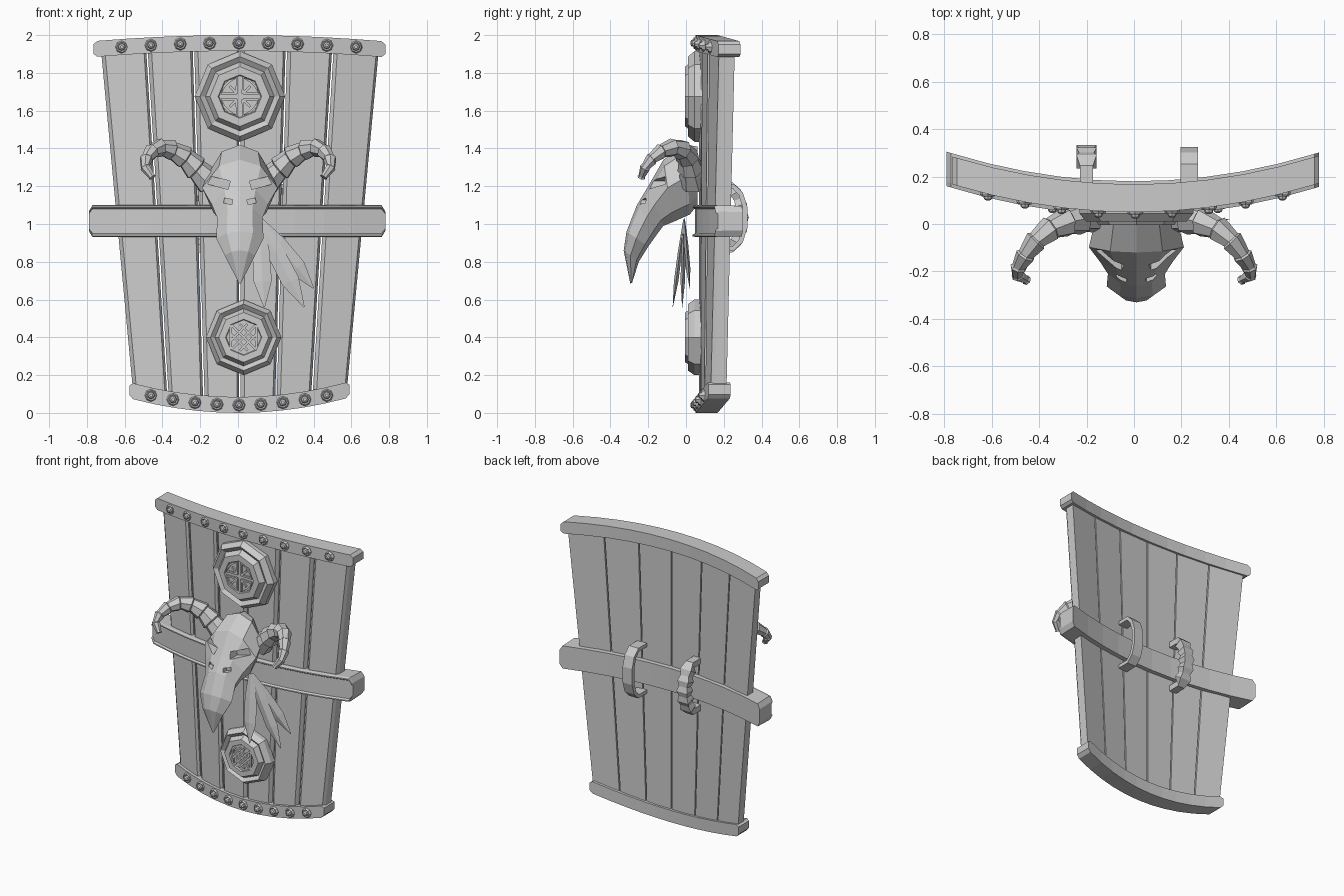
import bpy, bmesh, math
from mathutils import Vector, Matrix

cube = bpy.data.objects.get("Cube")
if cube:
    bpy.data.objects.remove(cube, do_unlink=True)

GREY = (0.6, 0.6, 0.6, 1)
mat = bpy.data.materials.new("plain_grey")
mat.use_nodes = True
mat.diffuse_color = GREY
for node in mat.node_tree.nodes:
    if node.type == 'BSDF_PRINCIPLED':
        node.inputs["Base Color"].default_value = GREY

CX = 0.01  # centre line of the shield


def bow(x):
    """Depth of the shield's middle surface at x."""
    return 0.11 + 0.2 * x * x


def loft(name, rings, mirror=False):
    """Skin a list of equal rings and cap both ends."""
    bm = bmesh.new()
    loops = [[bm.verts.new((-p[0] if mirror else p[0], p[1], p[2])) for p in r] for r in rings]
    n = len(loops[0])
    for a, b in zip(loops, loops[1:]):
        for i in range(n):
            bm.faces.new((a[i], a[(i + 1) % n], b[(i + 1) % n], b[i]))
    bm.faces.new(loops[0])
    bm.faces.new(loops[-1])
    bmesh.ops.recalc_face_normals(bm, faces=bm.faces)
    mesh = bpy.data.meshes.new(name)
    bm.to_mesh(mesh)
    bm.free()
    mesh.materials.append(mat)
    obj = bpy.data.objects.new(name, mesh)
    bpy.context.collection.objects.link(obj)
    return obj


def tube(name, pts, radii, ref, sides=4, flat=1.0, turn=0.0, ribs=False, mirror=False):
    """Sweep a polygon along a path; ref is the fixed side direction."""
    pts, ref, rings = [Vector(p) for p in pts], Vector(ref).normalized(), []
    for i, p in enumerate(pts):
        t = (pts[min(i + 1, len(pts) - 1)] - pts[max(i - 1, 0)]).normalized()
        u = t.cross(ref).normalized()
        steps = [(-0.004, 0.9), (0.004, 1.08)] if ribs else [(0, 1)]
        for shift, k in steps:
            ring = []
            for j in range(sides):
                a = turn + math.tau * j / sides
                ring.append(p + t * shift + radii[i] * k * (u * math.cos(a) + ref * flat * math.sin(a)))
            rings.append(ring)
    return loft(name, rings, mirror)


def turned(name, x, y, z, r, profile, sides=8):
    """Polygonal boss facing the front; profile is (radius factor, depth)."""
    rings = []
    for k, d in profile:
        rings.append([(x + r * k * math.sin(math.tau * i / sides), y + d,
                       z + r * k * math.cos(math.tau * i / sides)) for i in range(sides)])
    return loft(name, rings)


def top_z(x):
    return 1.958 - 0.055 * x * x


def bottom_z(x):
    return 0.042 + 0.235 * x * x


# Six tapering planks with chamfered long edges
for k in range(6):
    s0, s1 = (k - 3) / 3, (k - 2) / 3
    rings = []
    for half, zfun in ((0.57, bottom_z), (0.74, top_z)):
        a, b = s0 * half + 0.004, s1 * half - 0.004
        section = [(a, 0.04), (a, -0.022), (a + 0.02, -0.04), (b - 0.012, -0.04), (b, -0.022), (b, 0.04)]
        rings.append([(CX + x, bow(x) + d, zfun(x)) for x, d in section])
    loft(f"plank_{k + 1}", rings)


def sweep_band(name, x0, x1, zfun, section, steps=10, end=0.02):
    """Sweep a (depth, height) section along the bowed shield, with tapered ends."""
    xs = [x0] + [x0 + end + (x1 - x0 - 2 * end) * i / steps for i in range(steps + 1)] + [x1]
    rings = []
    for i, x in enumerate(xs):
        k = 0.6 if i in (0, len(xs) - 1) else 1
        rings.append([(x, bow(x) + d, zfun(x) + h * k) for d, h in section])
    loft(name, rings)


# Rim bands and the belt with a raised border
rim = [(0.057, -0.042), (0.057, 0.042), (-0.06, 0.042), (-0.06, -0.042)]
sweep_band("top_rim", -0.765, 0.78, top_z, rim)
sweep_band("bottom_rim", -0.575, 0.59, bottom_z, rim)
belt = [(0.07, -0.08), (0.07, 0.08), (-0.055, 0.085), (-0.075, 0.08), (-0.075, 0.072), (-0.062, 0.064)]
belt += [(d, -h) for d, h in reversed(belt[2:])]
sweep_band("belt", -0.79, 0.78, lambda x: 1.015, belt)

# Rivets along both rims
for label, half, zfun in (("top", 0.62, top_z), ("bottom", 0.465, bottom_z)):
    for i in range(9):
        x = half * (i - 4) / 4
        turned(f"{label}_rivet_{i + 1}", x + 0.005, bow(x) - 0.055, zfun(x), 0.034,
               [(1, 0.02), (1, -0.006), (0.8, -0.016), (0.6, -0.012), (0.5, -0.026), (0.25, -0.032)])

# Octagonal medallions
boss = [(1, 0.085), (1, 0.045), (0.88, 0.01), (0.76, 0.03), (0.66, -0.005), (0.48, -0.005), (0.46, 0.006)]
turned("upper_medallion", 0.01, 0, 1.675, 0.24, boss)
turned("lower_medallion", 0.03, 0, 0.4, 0.2, boss)


def relief(name, x, z, path):
    tube(name, [(x + a, 0.002, z + b) for a, b in path], [0.009] * len(path), (0, 1, 0), turn=math.pi / 4)


# Raised ornament: four quadrants above, a lattice below
wedge = [(0.016, 0.016), (0.016, 0.098), (0.055, 0.082), (0.082, 0.055), (0.098, 0.016), (0.016, 0.016)]
for i, (sx, sz) in enumerate(((1, 1), (1, -1), (-1, 1), (-1, -1))):
    relief(f"upper_ornament_{i + 1}", 0.01, 1.675, [(a * sx, b * sz) for a, b in wedge])
    relief(f"upper_ornament_tie_{i + 1}", 0.01, 1.675, [(0.016 * sx, 0.016 * sz), (0.055 * sx, 0.055 * sz)])
for s in (-1, 1):
    for i in (-1, 0, 1):
        m = 0.065 - 0.02 * abs(i)
        relief("lower_lattice_bar", 0.03, 0.4,
               [(s * (-m + i * 0.025), -m - i * 0.025), (s * (m + i * 0.025), m - i * 0.025)])
    relief("lower_lattice_side", 0.03, 0.4, [(s * 0.068, -0.065), (s * 0.068, 0.065)])

# Animal skull: (top y, top z, bottom y, bottom z, half width)
sections = [
    (0.06, 1.41, 0.06, 1.10, 0.12), (0.0, 1.42, 0.02, 1.05, 0.175), (-0.12, 1.34, -0.07, 1.01, 0.20),
    (-0.20, 1.20, -0.12, 0.99, 0.15), (-0.26, 1.10, -0.15, 0.95, 0.12), (-0.315, 0.96, -0.20, 0.88, 0.125),
    (-0.33, 0.86, -0.25, 0.80, 0.08), (-0.295, 0.685, -0.285, 0.69, 0.006)]
outline = [(0, 0), (0.55, 0.1), (1, 0.45), (0.7, 0.85), (0, 1), (-0.7, 0.85), (-1, 0.45), (-0.55, 0.1)]
skull = loft("skull", [[(0.01 + w * a, ty + (by - ty) * f, tz + (bz - tz) * f) for a, f in outline]
                       for ty, tz, by, bz, w in sections])


# Eye sockets and nostrils cut into the skull
def cutter(x, y, z, size, angle):
    bm = bmesh.new()
    bmesh.ops.create_cube(bm, size=1)
    bm.transform(Matrix.Translation((x, y, z)) @ Matrix.Rotation(angle, 4, 'Y') @ Matrix.Diagonal((*size, 1)))
    mesh = bpy.data.meshes.new("socket_cutter")
    bm.to_mesh(mesh)
    bm.free()
    mesh.materials.append(mat)
    obj = bpy.data.objects.new("socket_cutter", mesh)
    obj.hide_render = True
    bpy.context.collection.objects.link(obj)
    return obj


cutters = []
for s in (-1, 1):
    cutters.append(cutter(0.01 + s * 0.115, -0.17, 1.22, (0.12, 0.12, 0.045), -s * 0.25))
    cutters.append(cutter(0.01 + s * 0.062, -0.24, 1.12, (0.045, 0.08, 0.026), -s * 0.2))
for c in cutters:
    mod = skull.modifiers.new("socket", 'BOOLEAN')
    mod.operation, mod.solver, mod.object = 'DIFFERENCE', 'EXACT', c
bpy.context.view_layer.update()
carved = bpy.data.meshes.new_from_object(skull.evaluated_get(bpy.context.evaluated_depsgraph_get()))
skull.modifiers.clear()
skull.data = carved
for c in cutters:
    bpy.data.objects.remove(c, do_unlink=True)

# Ribbed curling horns
horn = [(0.15, 0.04, 1.22), (0.22, 0.025, 1.29), (0.28, 0.01, 1.35), (0.35, -0.02, 1.39), (0.41, -0.07, 1.405),
        (0.455, -0.13, 1.385), (0.485, -0.18, 1.345), (0.49, -0.215, 1.3), (0.455, -0.235, 1.25)]
thick = [0.072 - 0.0065 * i for i in range(9)]
for label, flip in (("left", False), ("right", True)):
    tube(f"{label}_horn", horn, thick, (1, 1, -1), sides=7, ribs=True, mirror=flip)

# Three hanging feathers
for i, tip in enumerate(((0.14, -0.07, 0.56), (0.35, -0.02, 0.56), (0.4, 0.02, 0.66))):
    start, tip = Vector((0.11, -0.01, 1.02)), Vector(tip)
    tube(f"feather_{i + 1}", [start.lerp(tip, f) for f in (0, 0.35, 0.7, 1)],
         [0.02, 0.045, 0.048, 0.003], (0, 1, 0), flat=0.25)

# Arm strap and hand grip on the back
arch = [(0.14, 1.2), (0.25, 1.2), (0.29, 1.16), (0.312, 1.09), (0.312, 0.98), (0.29, 0.91), (0.25, 0.87), (0.14, 0.87)]
tube("arm_strap", [(0.232, y, z) for y, z in arch], [0.018] * 8, (1, 0, 0), flat=2.9, turn=math.pi / 4)
grip = [(0.14, 1.2), (0.24, 1.2)]
sizes = [0.03, 0.03]
for i in range(9):
    z = 1.165 - 0.0325 * i
    grip.append((0.3 - 2.2 * (z - 1.035) ** 2, z))
    sizes.append(0.034 if i % 2 else 0.046)
grip += [(0.24, 0.87), (0.14, 0.87)]
tube("hand_grip", [(-0.2, y, z) for y, z in grip], sizes + [0.03, 0.03], (1, 0, 0), flat=1.3, turn=math.pi / 4)
